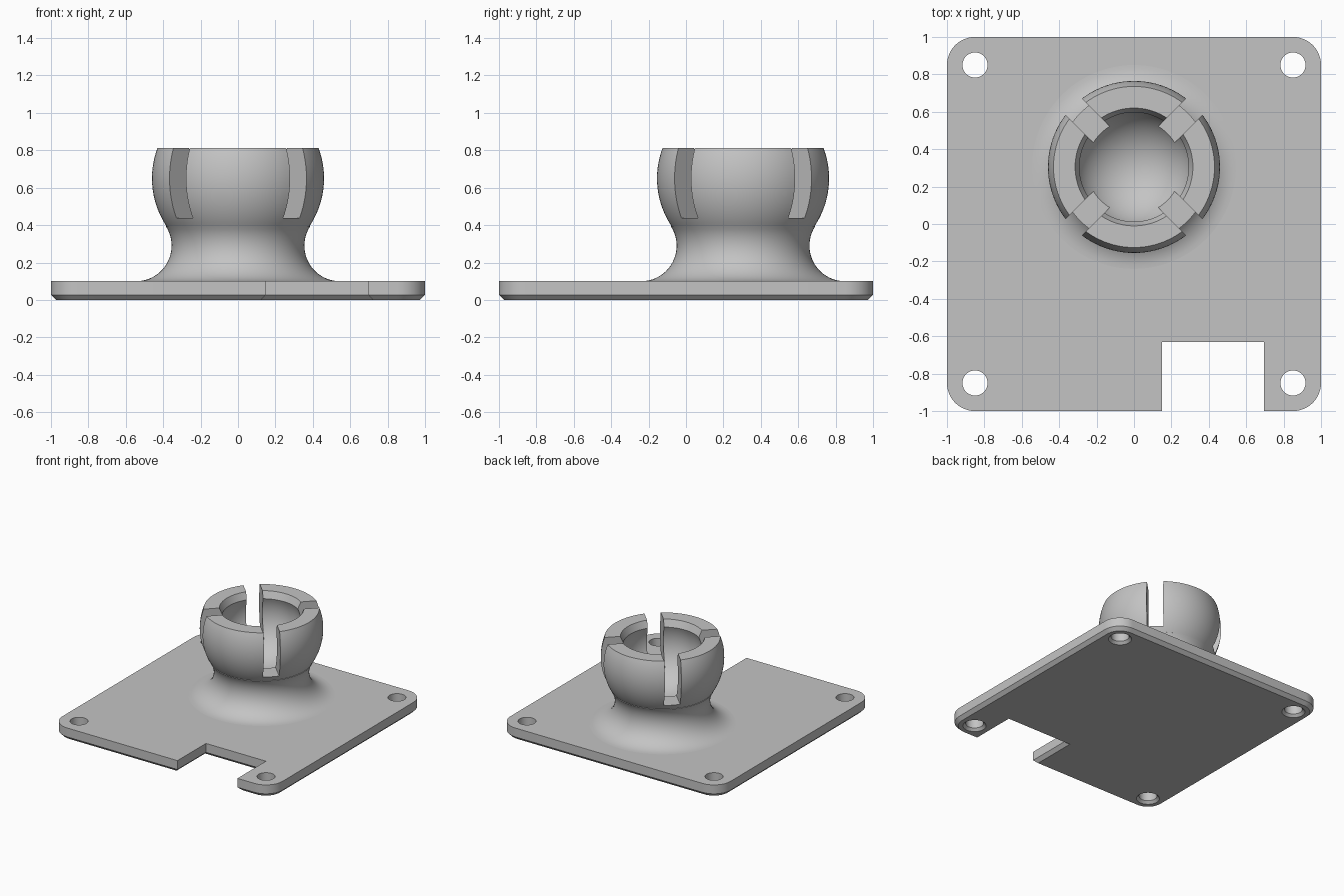
import bpy
import bmesh
from math import sin, cos, pi, radians, atan2, asin, acos

old = bpy.data.objects.get("Cube")
if old:
    bpy.data.objects.remove(old, do_unlink=True)

grey = bpy.data.materials.new("plain grey")
grey.use_nodes = True
grey.diffuse_color = (0.55, 0.55, 0.55, 1)
grey.node_tree.nodes["Principled BSDF"].inputs["Base Color"].default_value = (0.55, 0.55, 0.55, 1)

THICK, CHAMFER = 0.1, 0.027
AXIS_Y = 0.305


def make_object(name, bm):
    bmesh.ops.remove_doubles(bm, verts=bm.verts, dist=1e-5)
    bmesh.ops.recalc_face_normals(bm, faces=bm.faces)
    mesh = bpy.data.meshes.new(name)
    bm.to_mesh(mesh)
    bm.free()
    mesh.materials.append(grey)
    obj = bpy.data.objects.new(name, mesh)
    bpy.context.collection.objects.link(obj)
    return obj


def arc(cx, cz, r, start, end, steps):
    return [(cx + r * cos(start + (end - start) * i / steps),
             cz + r * sin(start + (end - start) * i / steps)) for i in range(steps + 1)]


def lathe(name, profile, segments, x=0, y=0):
    """Revolve an axis-to-axis profile of (radius, height) into a solid."""
    bm = bmesh.new()
    verts = [bm.verts.new((r, 0, z)) for r, z in profile]
    edges = [bm.edges.new(pair) for pair in zip(verts, verts[1:])]
    bmesh.ops.spin(bm, geom=verts + edges, cent=(0, 0, 0), axis=(0, 0, 1),
                   angle=2 * pi, steps=segments, use_merge=False)
    obj = make_object(name, bm)
    obj.location = (x, y, 0)
    return obj


def cut(target, cutters):
    bpy.context.view_layer.update()
    bpy.context.view_layer.objects.active = target
    for cutter in cutters:
        mod = target.modifiers.new("cut", 'BOOLEAN')
        mod.operation = 'DIFFERENCE'
        mod.solver = 'EXACT'
        mod.object = cutter
        bpy.ops.object.modifier_apply(modifier=mod.name)
    for cutter in cutters:
        bpy.data.objects.remove(cutter, do_unlink=True)


def smooth(obj):
    bpy.ops.object.select_all(action='DESELECT')
    obj.select_set(True)
    bpy.context.view_layer.objects.active = obj
    bpy.ops.object.shade_smooth_by_angle(angle=radians(25))


# Base plate: rounded square with a front notch and a chamfered underside
def plate_outline(inset):
    points = []
    for i, (sx, sy) in enumerate([(1, -1), (1, 1), (-1, 1), (-1, -1)]):
        start = (i - 1) * pi / 2
        points += arc(sx * 0.85, sy * 0.85, 0.15 - inset, start, start + pi / 2, 12)
    left, right, back = 0.15 - inset, 0.695 + inset, -0.63 + inset
    front = -1 + inset
    return points + [(left, front), (left, back), (right, back), (right, front)]


bm = bmesh.new()
rings = []
for inset, z in [(CHAMFER, 0), (0, CHAMFER), (0, THICK)]:
    rings.append([bm.verts.new((x, y, z)) for x, y in plate_outline(inset)])
for low, high in zip(rings, rings[1:]):
    for i in range(len(low)):
        j = (i + 1) % len(low)
        bm.faces.new((low[i], low[j], high[j], high[i]))
bm.faces.new(rings[0][::-1])
bm.faces.new(rings[-1])
plate = make_object("base_plate", bm)

# Corner screw holes, flared at the underside
hole_r, flare = 0.067, 0.02
hole_profile = [(0, -0.02), (hole_r + flare + 0.02, -0.02), (hole_r, flare),
                (hole_r, 0.2), (0, 0.2)]
cut(plate, [lathe("hole_cutter", hole_profile, 40, sx * 0.85, sy * 0.85)
            for sx in (-1, 1) for sy in (-1, 1)])
smooth(plate)

# Ball socket: flared foot, rounded cup and spherical cavity
ball_z, ball_r, top = 0.65, 0.46, 0.812
foot_r, foot_x, foot_z = 0.19, 0.545, 0.29
tangent = atan2(foot_z - ball_z, foot_x)
cavity_z, cavity_r, mouth_r = 0.63, 0.318, 0.292

profile = [(0, 0.08), (foot_x, 0.08)]
profile += arc(foot_x, foot_z, foot_r, -pi / 2, tangent - pi, 20)
profile += arc(0, ball_z, ball_r, tangent, asin((top - ball_z) / ball_r), 20)
profile += [(0.315, top)]
profile += arc(0, cavity_z, cavity_r, acos(mouth_r / cavity_r), -pi / 2, 28)
profile[-1] = (0, profile[-1][1])
socket = lathe("ball_socket", profile, 96, 0, AXIS_Y)

# Four diagonal slots that split the cup into fingers
slots = []
for angle in (45, 135):
    bm = bmesh.new()
    bmesh.ops.create_cube(bm, size=1)
    bmesh.ops.scale(bm, vec=(1.4, 0.124, 0.6), verts=bm.verts)
    slot = make_object("slot_cutter", bm)
    slot.location = (0, AXIS_Y, 0.437 + 0.3)
    slot.rotation_euler.z = radians(angle)
    slots.append(slot)
cut(socket, slots)
smooth(socket)
